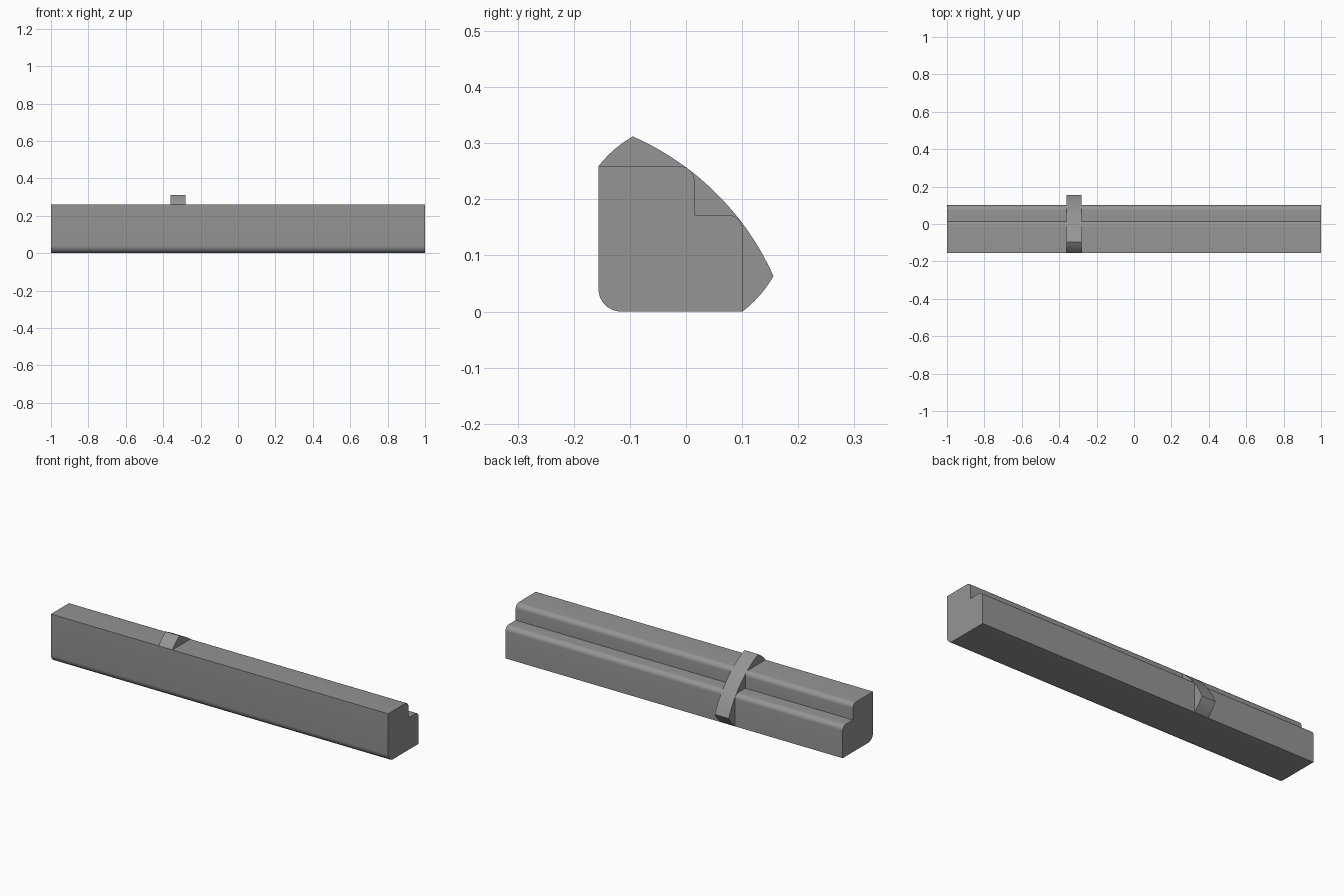
import bpy, bmesh, math
from mathutils import Vector

if "Cube" in bpy.data.objects:
    bpy.data.objects.remove(bpy.data.objects["Cube"])

grey = bpy.data.materials.new("plain_grey")
grey.diffuse_color = (0.30, 0.30, 0.30, 1)
grey.use_nodes = True
grey.node_tree.nodes["Principled BSDF"].inputs["Base Color"].default_value = grey.diffuse_color


def fillet(cy, cz, r, start, steps=8):
    """Quarter circle running clockwise from the start angle."""
    return [(cy + r * math.cos(math.radians(start - 90 * i / steps)),
             cz + r * math.sin(math.radians(start - 90 * i / steps)))
            for i in range(steps + 1)]


def bow(a, b, sag, steps):
    """Points on a shallow arc from a to b, bulging left of the direction of travel."""
    a, b = Vector(a), Vector(b)
    half = (b - a).length / 2
    radius = (half * half + sag * sag) / (2 * sag)
    along = (b - a).normalized()
    out = Vector((-along.y, along.x))
    centre = (a + b) / 2 - out * (radius - sag)
    spread = math.asin(half / radius)
    pts = []
    for i in range(steps + 1):
        t = spread * (2 * i / steps - 1)
        p = centre + along * radius * math.sin(t) + out * radius * math.cos(t)
        pts.append((p.x, p.y))
    return pts


def extrude_profile(name, profile, x0, x1):
    """Extrude a (y, z) profile along x into a closed solid."""
    bm = bmesh.new()
    face = bm.faces.new([bm.verts.new((x0, y, z)) for y, z in profile])
    ext = bmesh.ops.extrude_face_region(bm, geom=[face])
    moved = [v for v in ext["geom"] if isinstance(v, bmesh.types.BMVert)]
    bmesh.ops.translate(bm, verts=moved, vec=(x1 - x0, 0, 0))
    bmesh.ops.recalc_face_normals(bm, faces=bm.faces)
    mesh = bpy.data.meshes.new(name)
    bm.to_mesh(mesh)
    bm.free()
    mesh.materials.append(grey)
    obj = bpy.data.objects.new(name, mesh)
    bpy.context.collection.objects.link(obj)
    bpy.ops.object.select_all(action="DESELECT")
    obj.select_set(True)
    bpy.context.view_layer.objects.active = obj
    bpy.ops.object.shade_smooth_by_angle(angle=math.radians(30))
    return obj


# Long stepped bar: rounded lower front edge and rounded step edges
FRONT, BACK, TOP = -0.156, 0.101, 0.259
STEP_Y, STEP_Z, R = 0.015, 0.172, 0.026
bar = [(FRONT, TOP)]
bar += fillet(STEP_Y - R, TOP - R, R, 90)
bar += [(STEP_Y, STEP_Z)]
bar += fillet(BACK - R, STEP_Z - R, R, 90)
bar += [(BACK, 0)]
bar += fillet(FRONT + 0.04, 0.04, 0.04, 270)
extrude_profile("stepped_bar", bar, -1, 1)

# Curved rib bridging the step, its hidden root buried in the bar
peak, tail = (-0.095, 0.312), (0.156, 0.063)
rib = bow((FRONT, TOP), peak, 0.004, 6)
rib += bow(peak, tail, 0.033, 20)[1:]
rib += bow(tail, (BACK, 0), 0.004, 6)[1:]
rib += [(0.06, 0.03), (-0.12, 0.2)]
extrude_profile("curved_rib", rib, -0.362, -0.28)
